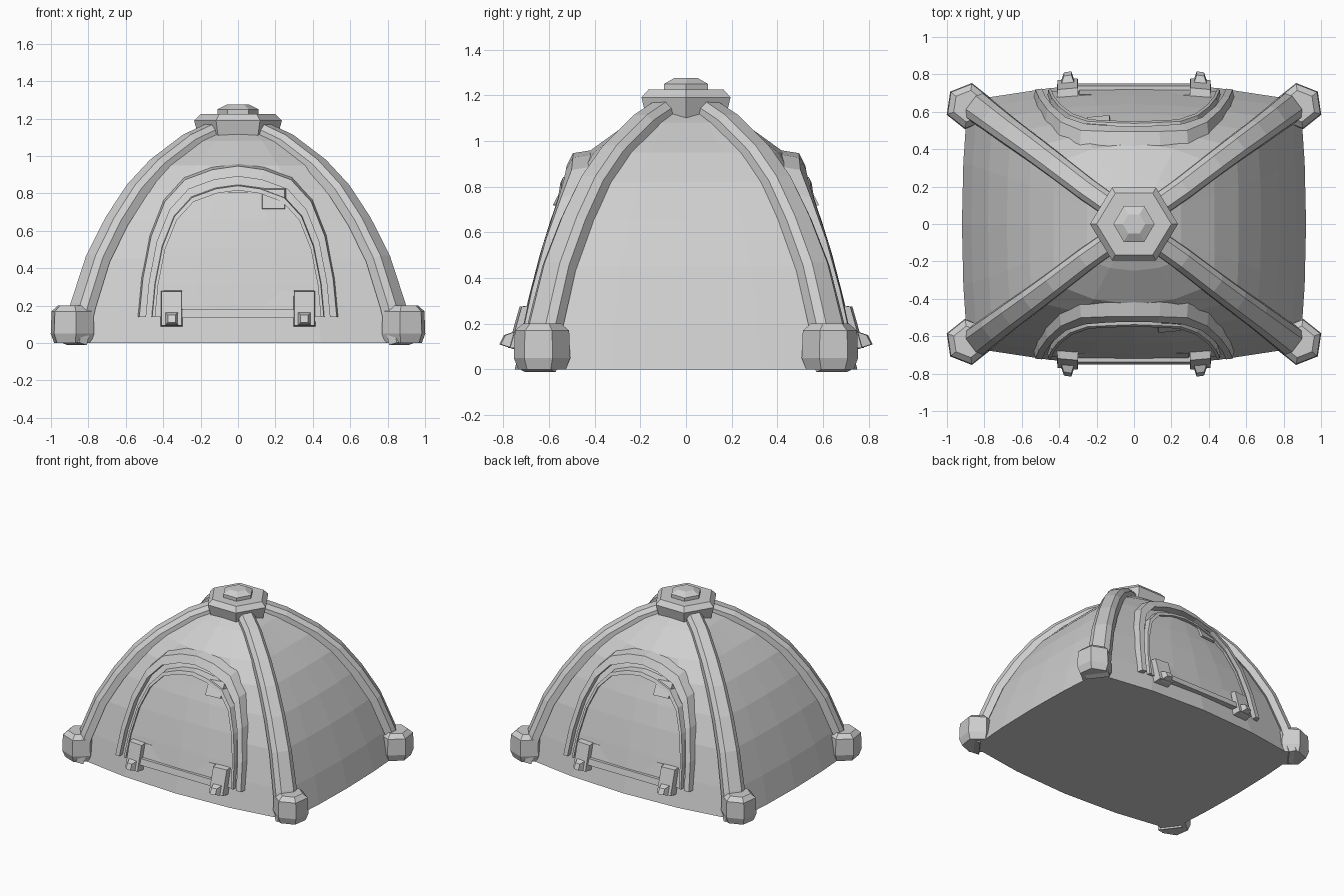
import bpy, bmesh, math
from mathutils import Vector, Matrix

if "Cube" in bpy.data.objects:
    bpy.data.objects.remove(bpy.data.objects["Cube"])

grey = bpy.data.materials.new("light grey")
grey.diffuse_color = (0.62, 0.62, 0.62, 1)
grey.use_nodes = True
grey.node_tree.nodes["Principled BSDF"].inputs["Base Color"].default_value = grey.diffuse_color

# Dome levels: z, corner x, corner y, side middle x, front middle y
LEVELS = [(0.00, 0.89, 0.66, 0.92, 0.75), (0.20, 0.84, 0.625, 0.87, 0.70),
          (0.45, 0.76, 0.565, 0.78, 0.635), (0.65, 0.66, 0.49, 0.68, 0.57),
          (0.82, 0.55, 0.41, 0.56, 0.50), (0.95, 0.43, 0.32, 0.43, 0.43),
          (1.08, 0.26, 0.19, 0.25, 0.25), (1.16, 0.09, 0.07, 0.10, 0.09)]


def make(name, verts, faces, turn=0.0):
    me = bpy.data.meshes.new(name)
    bm = bmesh.new()
    vs = [bm.verts.new(v) for v in verts]
    for f in faces:
        bm.faces.new([vs[i] for i in f])
    bmesh.ops.recalc_face_normals(bm, faces=bm.faces)
    bmesh.ops.rotate(bm, verts=bm.verts, cent=(0, 0, 0), matrix=Matrix.Rotation(turn, 3, 'Z'))
    bm.to_mesh(me)
    bm.free()
    me.materials.append(grey)
    ob = bpy.data.objects.new(name, me)
    bpy.context.collection.objects.link(ob)
    return ob


def loft(name, rings, turn=0.0):
    """Closed rings of equal size joined in order and capped at both ends."""
    n = len(rings[0])
    verts = [v for r in rings for v in r]
    faces = [(k * n + i, k * n + (i + 1) % n, (k + 1) * n + (i + 1) % n, (k + 1) * n + i)
             for k in range(len(rings) - 1) for i in range(n)]
    faces += [tuple(range(n)), tuple(range((len(rings) - 1) * n, len(rings) * n))]
    return make(name, verts, faces, turn)


def level(z):
    z = max(0.0, min(z, 1.16))
    for a, b in zip(LEVELS, LEVELS[1:]):
        if z <= b[0]:
            t = (z - a[0]) / (b[0] - a[0])
            return [p + (q - p) * t for p, q in zip(a, b)]
    return LEVELS[-1]


def front_y(x, z):
    _, cx, cy, _, my = level(z)
    return -(my - (my - cy) * (x / cx) ** 2)


# Dome body with gently bulging panels
rings = []
for z, cx, cy, sx, fy in LEVELS:
    front = [(cx * t, -(fy - (fy - cy) * t * t), z) for t in (-1, -0.5, 0, 0.5)]
    side = [(sx - (sx - cx) * t * t, cy * t, z) for t in (-1, -0.5, 0, 0.5)]
    half = front + side
    rings.append(half + [(-x, -y, zz) for x, y, zz in half])
loft("tent_dome", rings)

# Diagonal pole sleeves and corner feet
for sx in (-1, 1):
    for sy in (-1, 1):
        path = [Vector((sx * a[1], sy * a[2], a[0])) for a in LEVELS]
        rings = []
        for i, p in enumerate(path):
            tan = (path[min(i + 1, len(path) - 1)] - path[max(i - 1, 0)]).normalized()
            out = Vector((sx * 0.8, sy * 0.6, 0))
            side = Vector((-out.y, out.x, 0))
            nor = side.cross(tan).normalized()
            if nor.dot(out) < 0:
                nor = -nor
            w = 0.085 - 0.02 * p.z
            rings.append([p + side * a * w + nor * h for a, h in
                          ((-1, -0.04), (-0.95, 0.01), (-0.55, 0.038),
                           (0.55, 0.038), (0.95, 0.01), (1, -0.04))])
        loft("pole_sleeve", rings)

        base = math.atan2(sy * 0.62, sx * 0.78)
        rings = []
        for z, r in ((0, 0.105), (0.05, 0.125), (0.17, 0.12), (0.2, 0.085)):
            rings.append([(sx * 0.885 + r * math.cos(base + k * math.pi / 3),
                           sy * 0.63 + r * math.sin(base + k * math.pi / 3), z)
                          for k in range(6)])
        loft("corner_foot", rings)


# Hexagonal roof cap and its button
def hexagon(rx, ry, z):
    return [(rx * math.cos(k * math.pi / 3), ry * math.sin(k * math.pi / 3), z) for k in range(6)]


loft("roof_cap", [hexagon(0.21, 0.2, 1.10), hexagon(0.235, 0.225, 1.19), hexagon(0.2, 0.19, 1.225)])
loft("roof_button", [hexagon(0.11, 0.11, 1.21), hexagon(0.11, 0.11, 1.25), hexagon(0.06, 0.06, 1.275)])

# Right half of the door arch as x, z; mirrored into a full arch
HALF = [(0.54, 0.14), (0.52, 0.35), (0.475, 0.58), (0.40, 0.77), (0.29, 0.89), (0.14, 0.945)]
ARCH = HALF + [(0, 0.965)] + [(-x, z) for x, z in reversed(HALF)]


def arch(name, outer, inner, lift, turn):
    rings = []
    for x, z in ARCH:
        def pt(s, d):
            px, pz = x * s, 0.14 + (z - 0.14) * s
            return (px, front_y(px, pz) - d - (0.035 * pz if d > 0 else 0), pz)
        mid = outer * 0.75 + inner * 0.25
        rings.append([pt(outer, -0.03), pt(mid, lift), pt(inner, lift), pt(inner, -0.03)])
    loft(name, rings, turn)


def box(name, x0, x1, z0, z1, d0, d1, turn, taper=1.0):
    """Slab lying on the front panel, between two depths from its surface."""
    rings = []
    for d, s in ((d0, 1.0), (d1, taper)):
        cx, cz = (x0 + x1) / 2, (z0 + z1) / 2
        rings.append([(cx + (x - cx) * s, front_y(x, z) - d, cz + (z - cz) * s)
                      for x, z in ((x0, z0), (x1, z0), (x1, z1), (x0, z1))])
    return loft(name, rings, turn)


# Front and back entrances
for where, turn in (("front", 0.0), ("back", math.pi)):
    arch(where + "_door_frame", 1.0, 0.91, 0.03, turn)
    arch(where + "_door_seam", 0.86, 0.82, 0.02, turn)

    # Door panel standing slightly proud inside the arch
    rings = []
    for x, z in reversed(HALF):
        w, pz = x * 0.83, 0.14 + (z - 0.14) * 0.83
        xs = [w * t for t in (-1, -0.5, 0, 0.5, 1)]
        rings.append([(px, front_y(px, pz) - 0.012 - 0.02 * pz, pz) for px in xs]
                     + [(px, front_y(px, pz) + 0.03, pz) for px in reversed(xs)])
    loft(where + "_door_panel", rings, turn)

    # Threshold bar, fold above it, side straps with toggles, rolled flap
    box(where + "_threshold", -0.32, 0.32, 0.135, 0.18, -0.03, 0.045, turn)
    box(where + "_door_fold", -0.31, 0.3, 0.18, 0.28, -0.02, 0.022, turn, 0.97)
    for s in (-1, 1):
        x = s * 0.355
        box(where + "_strap", x - 0.06, x + 0.06, 0.085, 0.285, -0.03, 0.06, turn, 0.9)
        box(where + "_toggle", x - 0.04, x + 0.04, 0.09, 0.17, 0.04, 0.10, turn, 0.5)
    box(where + "_flap_tie", 0.12, 0.26, 0.71, 0.83, -0.02, 0.04, turn, 0.85)
